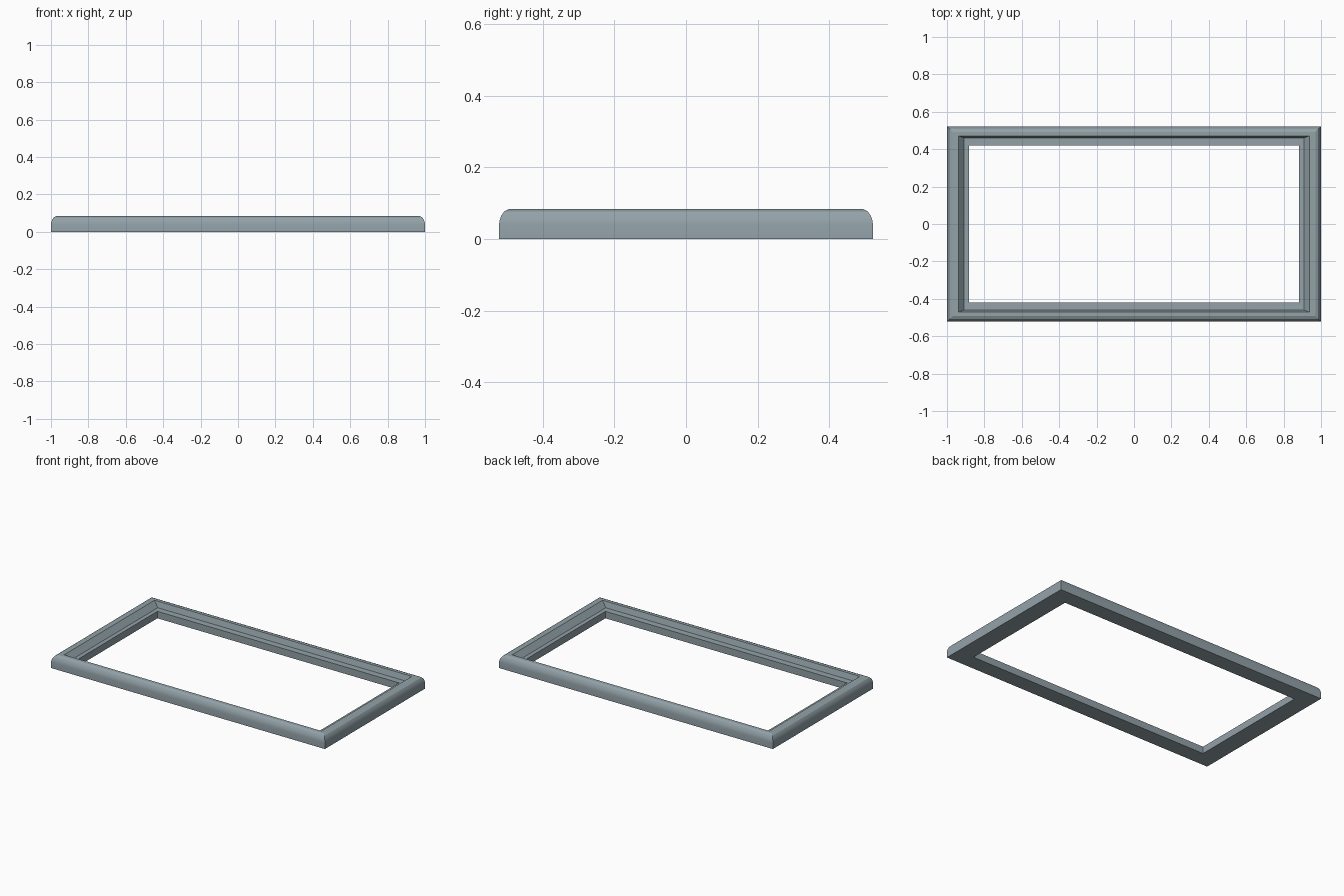
import bpy, bmesh, math

if "Cube" in bpy.data.objects:
    bpy.data.objects.remove(bpy.data.objects["Cube"])

# Colour
grey = bpy.data.materials.new("blue grey")
grey.diffuse_color = (0.29, 0.36, 0.39, 1)
grey.use_nodes = True
grey.node_tree.nodes["Principled BSDF"].inputs["Base Color"].default_value = grey.diffuse_color

HALF_X, HALF_Y = 1.0, 0.522

# Moulding section: inset on the x sides, inset on the y sides, height
section = [
    (0.0, 0.0, 0.0),
    (0.0, 0.0, 0.040),
    (0.002, 0.002, 0.052),
    (0.006, 0.006, 0.064),
    (0.015, 0.015, 0.077),   # end of the rounded outside
    (0.030, 0.030, 0.084),   # flat top
    (0.061, 0.051, 0.084),
    (0.092, 0.062, 0.047),   # bevel down to the inner ledge
    (0.118, 0.103, 0.046),
    (0.118, 0.103, 0.0),     # inner wall
]

# Sweep the section around the rectangle with mitred corners
bm = bmesh.new()
rings = []
for ix, iy, z in section:
    rings.append([bm.verts.new((sx * (HALF_X - ix), sy * (HALF_Y - iy), z))
                  for sx, sy in ((-1, -1), (1, -1), (1, 1), (-1, 1))])
for i, a in enumerate(rings):
    b = rings[(i + 1) % len(rings)]
    for k in range(4):
        n = (k + 1) % 4
        bm.faces.new((a[k], a[n], b[n], b[k]))
bmesh.ops.recalc_face_normals(bm, faces=bm.faces)

mesh = bpy.data.meshes.new("frame")
bm.to_mesh(mesh)
bm.free()
mesh.materials.append(grey)
frame = bpy.data.objects.new("frame", mesh)
bpy.context.collection.objects.link(frame)
bpy.context.view_layer.objects.active = frame
frame.select_set(True)
bpy.ops.object.shade_smooth_by_angle(angle=math.radians(24))
